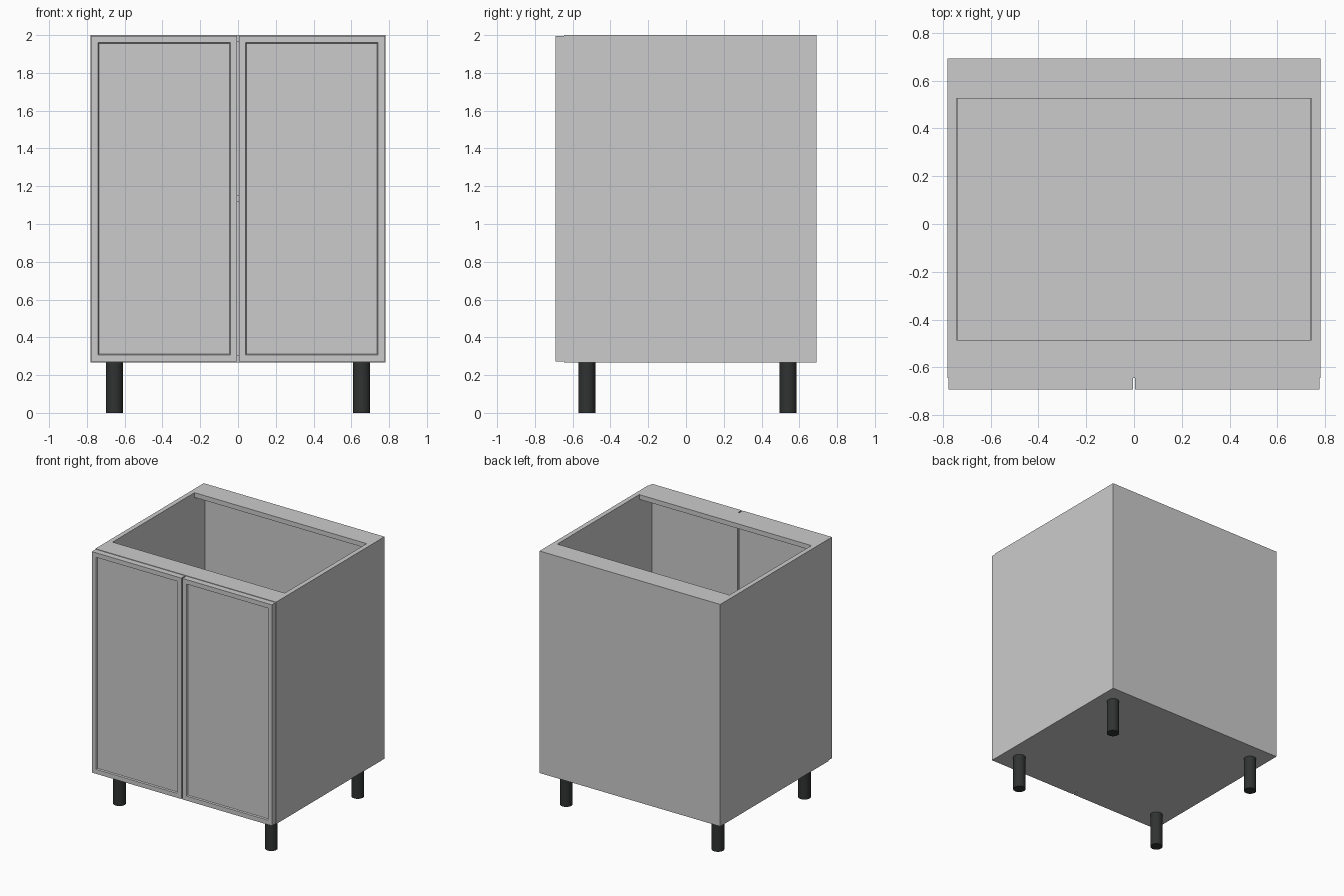
import bpy, bmesh
from mathutils import Vector

if "Cube" in bpy.data.objects:
    bpy.data.objects.remove(bpy.data.objects["Cube"])

T = 0.037                      # board thickness
W, YF, YB = 0.78, -0.645, 0.692  # carcass half width, front, back
Z0, Z1 = 0.268, 2.0            # carcass bottom and top
IN = W - T                     # inner half width


def board(name, lo, hi, panel=False):
    """Box between two corners; panel=True sinks a framed panel into its front."""
    bm = bmesh.new()
    bmesh.ops.create_cube(bm, size=1)
    lo, hi = Vector(lo), Vector(hi)
    for v in bm.verts:
        v.co = [(lo[i] + hi[i]) / 2 + v.co[i] * (hi[i] - lo[i]) for i in range(3)]
    if panel:
        bm.normal_update()
        front = min(bm.faces, key=lambda f: f.calc_center_median().y)
        bmesh.ops.inset_region(bm, faces=[front], thickness=0.05)
        bmesh.ops.inset_region(bm, faces=[front], thickness=0.007, depth=-0.01)
    mesh = bpy.data.meshes.new(name)
    bm.to_mesh(mesh)
    bm.free()
    ob = bpy.data.objects.new(name, mesh)
    bpy.context.collection.objects.link(ob)
    return ob


# Carcass
board("left_side", (-W, YF, Z0), (-IN, YB, Z1))
board("right_side", (IN, YF, Z0), (W, YB, Z1))
board("bottom_panel", (-IN, YF, Z0), (IN, YB, Z0 + T))
board("back_panel", (-IN, YB - T, Z0 + T), (IN, YB, Z1 - T))
board("front_top_rail", (-IN, YF, Z1 - T), (IN, -0.485, Z1))
board("back_top_rail", (-IN, 0.525, Z1 - T), (IN, YB, Z1))
board("shelf", (-IN + 0.003, YF + 0.02, 1.117), (IN - 0.003, YB - T, 1.117 + T))

# Doors with sunken panels
for name, a, b in (("left_door", -0.777, -0.005), ("right_door", 0.005, 0.777)):
    board(name, (a, -0.692, Z0 + 0.004), (b, YF, Z1 - 0.004), panel=True)

# Round black legs
black = bpy.data.materials.new("black_plastic")
black.diffuse_color = (0.03, 0.032, 0.032, 1)
black.use_nodes = True
black.node_tree.nodes["Principled BSDF"].inputs["Base Color"].default_value = black.diffuse_color
for side, x in (("left", -0.655), ("right", 0.655)):
    for end, y in (("front", -0.525), ("back", 0.541)):
        bpy.ops.mesh.primitive_cylinder_add(vertices=32, radius=0.045, depth=Z0,
                                            location=(x, y, Z0 / 2))
        leg = bpy.context.object
        leg.name = f"{end}_{side}_leg"
        leg.data.materials.append(black)
        bpy.ops.object.shade_smooth_by_angle()
